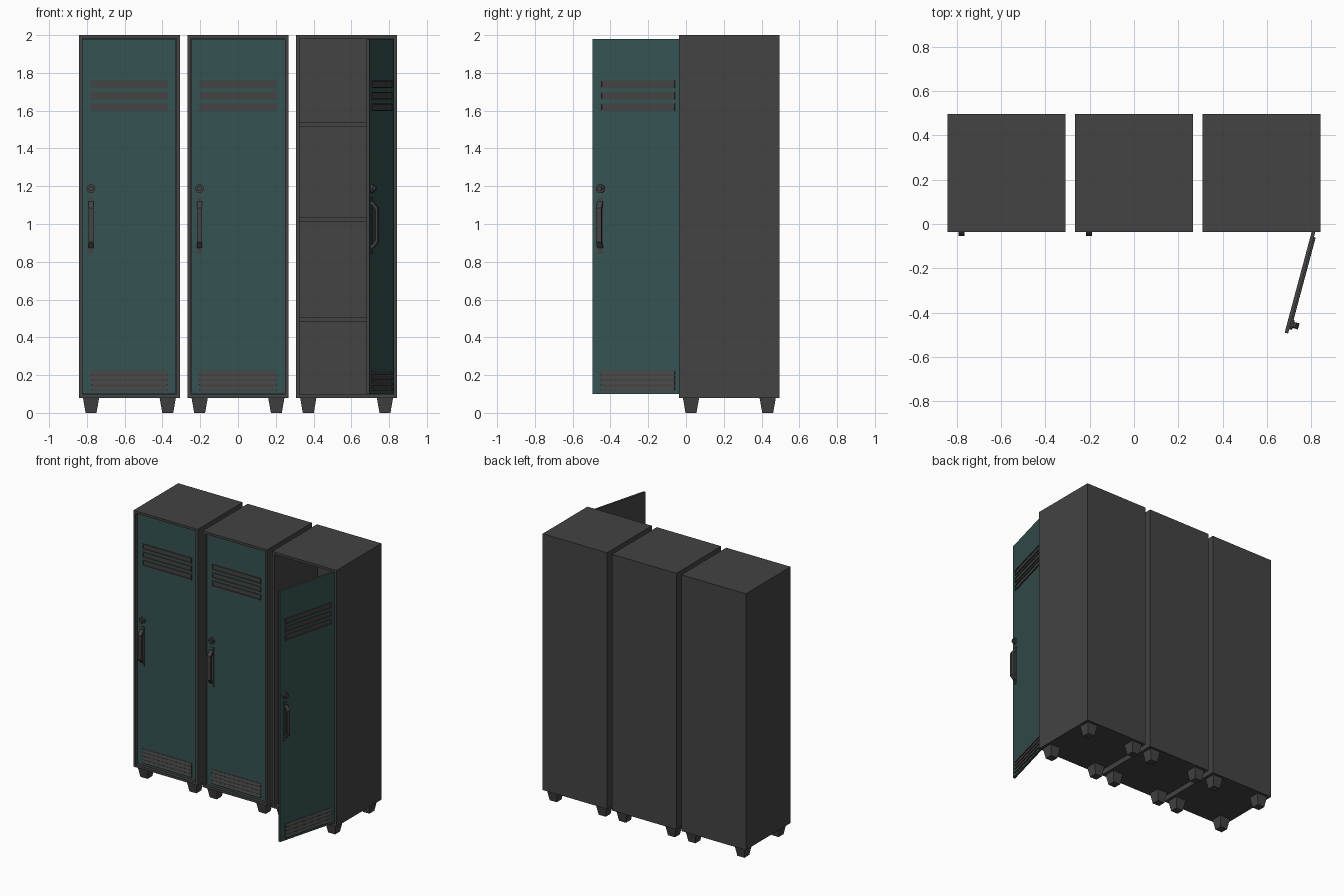
import bpy, bmesh, math
from mathutils import Matrix, Vector

if "Cube" in bpy.data.objects:
    bpy.data.objects.remove(bpy.data.objects["Cube"])


def material(name, rgb):
    m = bpy.data.materials.new(name)
    m.diffuse_color = (*rgb, 1)
    m.use_nodes = True
    m.node_tree.nodes["Principled BSDF"].inputs["Base Color"].default_value = m.diffuse_color
    return m


GREY = material("dark grey metal", (0.056, 0.056, 0.056))
TEAL = material("teal paint", (0.036, 0.084, 0.082))

W, Y0, Y1, Z0, Z1 = 0.267, -0.036, 0.495, 0.08, 2.0   # half width, depth, height
RIM = 0.018
DOOR_W, DOOR_Y = 0.495, -0.016


def box(bm, x0, x1, y0, y1, z0, z1):
    mat = Matrix.Translation(((x0 + x1) / 2, (y0 + y1) / 2, (z0 + z1) / 2)) \
        @ Matrix.Diagonal((x1 - x0, y1 - y0, z1 - z0, 1))
    return bmesh.ops.create_cube(bm, size=1, matrix=mat)["verts"]


def front_face(bm, verts):
    bm.normal_update()
    faces = {f for v in verts for f in v.link_faces}
    return min(faces, key=lambda f: f.normal.y)


def recess(bm, verts, rim, y):
    """Inset the front face, then push it back to the given y."""
    f = front_face(bm, verts)
    bmesh.ops.inset_region(bm, faces=[f], thickness=rim, use_even_offset=True)
    bmesh.ops.inset_region(bm, faces=[f], thickness=0.0005, use_even_offset=True)
    for v in f.verts:
        v.co.y = y


def prism(bm, pts, x0, x1):
    """Extrude a (y, z) profile across x."""
    f = bm.faces.new([bm.verts.new((x0, y, z)) for y, z in pts])
    ext = bmesh.ops.extrude_face_region(bm, geom=[f])["geom"]
    bmesh.ops.translate(bm, vec=(x1 - x0, 0, 0),
                        verts=[g for g in ext if isinstance(g, bmesh.types.BMVert)])
    bmesh.ops.recalc_face_normals(bm, faces=bm.faces[:])


def finish(bm, name, matrix, mats=(GREY,)):
    me = bpy.data.meshes.new(name)
    bm.to_mesh(me)
    bm.free()
    for m in mats:
        me.materials.append(m)
    ob = bpy.data.objects.new(name, me)
    bpy.context.collection.objects.link(ob)
    ob.matrix_world = matrix
    return ob


def cabinet(tag, at):
    # hollow body
    bm = bmesh.new()
    recess(bm, box(bm, -W, W, Y0, Y1, Z0, Z1), RIM, Y1 - 0.02)
    finish(bm, tag + "_body", at)
    # shelves
    bm = bmesh.new()
    for z in (0.494, 1.024, 1.528):
        box(bm, -W + RIM, W - RIM, 0.02, Y1 - 0.02, z - 0.011, z + 0.011)
    finish(bm, tag + "_shelves", at)
    # tapered square feet
    bm = bmesh.new()
    for x in (-0.203, 0.203):
        for y in (-0.203, 0.203):
            cy = (Y0 + Y1) / 2 + y
            bmesh.ops.create_cone(
                bm, cap_ends=True, segments=4,
                radius1=0.058 / math.sqrt(2), radius2=0.086 / math.sqrt(2), depth=Z0,
                matrix=Matrix.Translation((x, cy, Z0 / 2)) @ Matrix.Rotation(math.pi / 4, 4, 'Z'))
    finish(bm, tag + "_feet", at)


def door(tag, at):
    # local origin is the hinge; y = 0 is the painted front
    mid = -DOOR_W / 2
    bm = bmesh.new()
    verts = box(bm, -DOOR_W, 0, 0, 0.016, 0.1, 1.98)
    front_face(bm, verts).material_index = 1
    finish(bm, tag + "_door", at, (GREY, TEAL))
    # upper vents: raised rims with sunken centres
    bm = bmesh.new()
    for z in (1.74, 1.679, 1.618):
        recess(bm, box(bm, mid - 0.203, mid + 0.203, -0.007, 0.002, z - 0.021, z + 0.021),
               0.007, -0.002)
    finish(bm, tag + "_upper_vents", at)
    # lower vents: sloped louvres on a plate
    bm = bmesh.new()
    box(bm, mid - 0.203, mid + 0.203, -0.002, 0.002, 0.116, 0.224)
    for i in range(4):
        z = 0.118 + i * 0.0275
        prism(bm, [(0, z), (-0.008, z), (-0.008, z + 0.006), (-0.003, z + 0.022), (0, z + 0.022)],
              mid - 0.203, mid + 0.203)
    finish(bm, tag + "_lower_vents", at)
    # bridge handle on a thin backing plate
    hx = mid - 0.204
    bm = bmesh.new()
    box(bm, hx - 0.014, hx + 0.014, -0.004, 0.001, 0.845, 1.14)
    prism(bm, [(0, 1.118), (-0.012, 1.118), (-0.038, 1.085), (-0.038, 0.905), (-0.012, 0.873),
               (0, 0.873), (0, 0.889), (-0.008, 0.889), (-0.025, 0.912), (-0.025, 1.078),
               (-0.008, 1.102), (0, 1.102)], hx - 0.014, hx + 0.014)
    finish(bm, tag + "_handle", at)
    # round lock
    bm = bmesh.new()
    for r, d in ((0.023, 0.013), (0.013, 0.025)):
        bmesh.ops.create_cone(
            bm, cap_ends=True, segments=16, radius1=r, radius2=r, depth=d,
            matrix=Matrix.Translation((hx, -d / 2, 1.187)) @ Matrix.Rotation(math.pi / 2, 4, 'X'))
    finish(bm, tag + "_lock", at)


# three lockers, the right one standing open
for tag, x, angle in (("left", -0.575, 0), ("middle", 0, 0), ("right", 0.575, 75)):
    cabinet(tag, Matrix.Translation((x, 0, 0)))
    hinge = Vector((x + W - RIM - 0.001, DOOR_Y, 0))
    door(tag, Matrix.Translation(hinge) @ Matrix.Rotation(math.radians(angle), 4, 'Z'))
